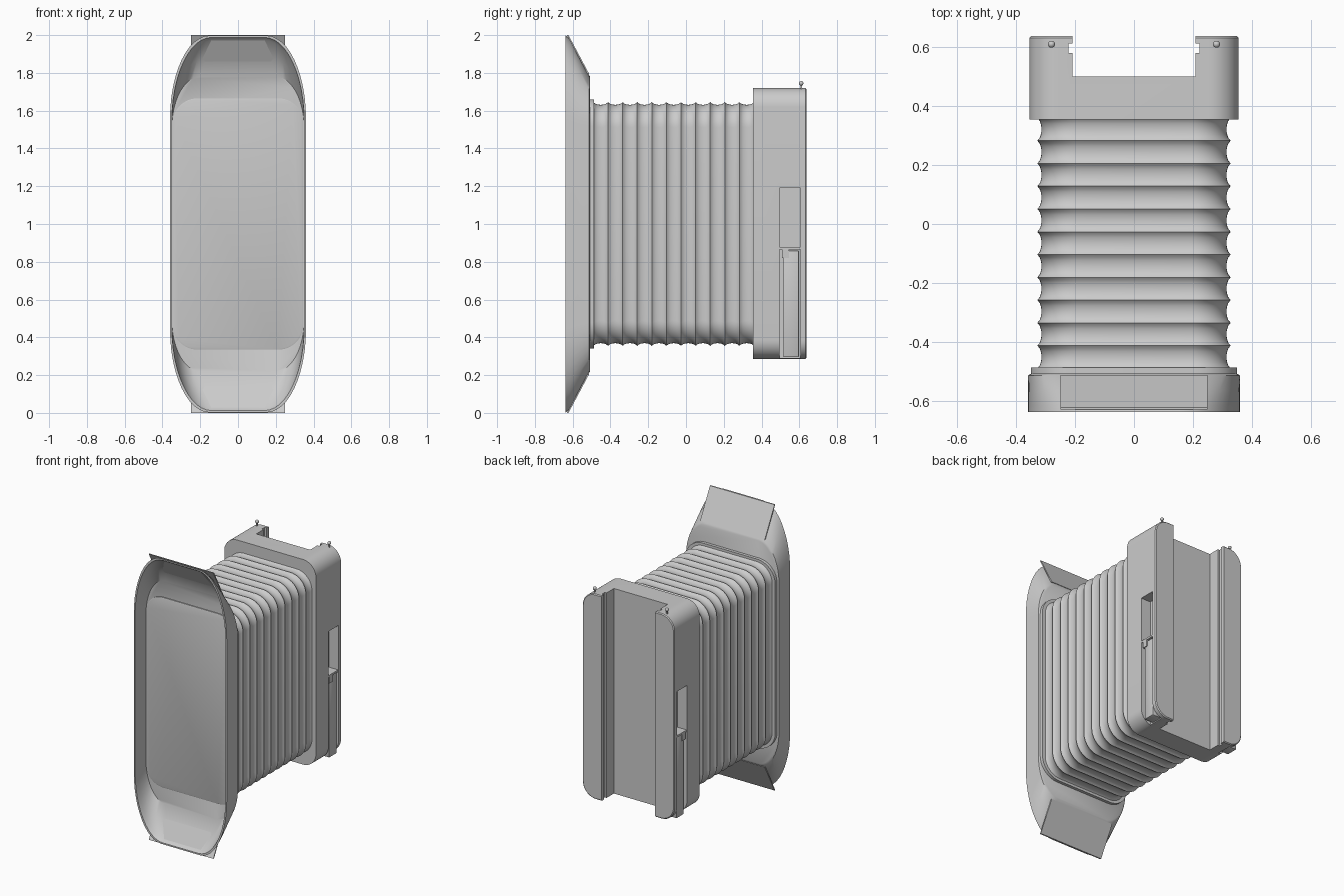
import bpy
import bmesh
from math import sin, cos, pi, radians

cube = bpy.data.objects.get("Cube")
if cube:
    bpy.data.objects.remove(cube, do_unlink=True)

grey = bpy.data.materials.new("plain grey")
grey.use_nodes = True
grey.diffuse_color = (0.6, 0.6, 0.6, 1)
grey.node_tree.nodes["Principled BSDF"].inputs["Base Color"].default_value = (0.6, 0.6, 0.6, 1)

MID_Z = 1.0


def finish(name, bm):
    """Turn a bmesh into a shaded object."""
    bmesh.ops.recalc_face_normals(bm, faces=bm.faces)
    mesh = bpy.data.meshes.new(name)
    bm.to_mesh(mesh)
    bm.free()
    mesh.materials.append(grey)
    obj = bpy.data.objects.new(name, mesh)
    bpy.context.collection.objects.link(obj)
    smooth(obj)
    return obj


def smooth(obj):
    bpy.ops.object.select_all(action='DESELECT')
    obj.select_set(True)
    bpy.context.view_layer.objects.active = obj
    bpy.ops.object.shade_smooth_by_angle(angle=radians(30))


def outline(hx, hz, rx, rz, steps=12):
    """Rectangle with elliptical corners, in the xz plane."""
    points = []
    for q, (sx, sz) in enumerate(((1, 1), (-1, 1), (-1, -1), (1, -1))):
        for i in range(steps + 1):
            a = (q + i / steps) * pi / 2
            points.append((sx * (hx - rx) + rx * cos(a), sz * (hz - rz) + rz * sin(a)))
    return points


def loft(name, rings, mid=MID_Z):
    """Skin (y, hx, hz, rx, rz) sections and cap both ends."""
    bm = bmesh.new()
    loops = [[bm.verts.new((x, y, mid + z)) for x, z in outline(*size)]
             for y, *size in rings]
    for a, b in zip(loops, loops[1:]):
        for i in range(len(a)):
            j = (i + 1) % len(a)
            bm.faces.new((a[i], a[j], b[j], b[i]))
    bm.faces.new(loops[0])
    bm.faces.new(loops[-1])
    return finish(name, bm)


def box(name, xs, ys, zs, bevel=0):
    """Box from its limits along each axis."""
    bm = bmesh.new()
    bmesh.ops.create_cube(bm, size=1)
    for v in bm.verts:
        for k, lim in enumerate((xs, ys, zs)):
            v.co[k] = max(lim) if v.co[k] > 0 else min(lim)
    if bevel:
        bmesh.ops.bevel(bm, geom=bm.edges[:], offset=bevel, segments=2,
                        affect='EDGES', profile=0.5)
    return finish(name, bm)


def cut(obj, cutter):
    """Subtract the cutter and remove it."""
    mod = obj.modifiers.new("cut", 'BOOLEAN')
    mod.operation = 'DIFFERENCE'
    mod.solver = 'EXACT'
    mod.object = cutter
    bpy.ops.object.select_all(action='DESELECT')
    obj.select_set(True)
    bpy.context.view_layer.objects.active = obj
    bpy.ops.object.modifier_apply(modifier=mod.name)
    bpy.data.objects.remove(cutter, do_unlink=True)


# Bellows: scalloped folds between sharp ridges
FOLDS, STEPS = 11, 8
Y0, Y1 = -0.49, 0.36
sections = []
for i in range(FOLDS * STEPS + 1):
    dip = 0.014 * abs(sin(pi * i / STEPS)) ** 0.6
    y = Y0 + (Y1 - Y0) * i / (FOLDS * STEPS)
    sections.append((y, 0.328 - dip, 0.645 - dip, 0.12, 0.12))
loft("bellows", sections)

# Collar joining bellows and hood
loft("front_collar", [(-0.515, 0.35, 0.66, 0.14, 0.14), (-0.487, 0.35, 0.66, 0.14, 0.14)])

# Hood: flared shell outside, rim, then back inside to its floor
T = 0.01
loft("hood", [
    (-0.508, 0.35, 0.78, 0.15, 0.27),
    (-0.514, 0.36, 0.79, 0.15, 0.27),
    (-0.565, 0.36, 0.89, 0.18, 0.36),
    (-0.615, 0.36, 0.982, 0.21, 0.44),
    (-0.638, 0.36, 0.998, 0.21, 0.44),
    (-0.638, 0.36 - T, 0.998 - T, 0.21, 0.44),
    (-0.615, 0.36 - T, 0.982 - T, 0.21, 0.44),
    (-0.565, 0.36 - T, 0.89 - T, 0.18, 0.36),
    (-0.518, 0.36 - T, 0.79 - T, 0.15, 0.27),
])

# Front panel on the hood floor
loft("front_panel", [(-0.515, 0.345, 0.665, 0.13, 0.13), (-0.525, 0.345, 0.665, 0.13, 0.13),
                     (-0.527, 0.34, 0.66, 0.13, 0.13)])

# Flat flaps over the hood's sloping top and bottom
for name, s in (("top_flap", 1), ("bottom_flap", -1)):
    bm = bmesh.new()
    profile = ((-0.513, 0.795), (-0.622, 1.0), (-0.63, 1.0), (-0.521, 0.795))
    quad = [bm.verts.new((-0.25, y, MID_Z + s * z)) for y, z in profile]
    face = bm.faces.new(quad)
    ext = bmesh.ops.extrude_face_region(bm, geom=[face])["geom"]
    bmesh.ops.translate(bm, vec=(0.5, 0, 0),
                        verts=[g for g in ext if isinstance(g, bmesh.types.BMVert)])
    finish(name, bm)

# Rear frame with a vertical channel, rail grooves and side slots
BASE, TOP = 0.285, 1.72
HZ = (TOP - BASE) / 2
frame = loft("rear_frame", [(0.355, 0.355, HZ, 0.1, 0.1), (0.632, 0.355, HZ, 0.1, 0.1),
                            (0.638, 0.349, HZ - 0.006, 0.095, 0.095)],
             (TOP + BASE) / 2)
cut(frame, box("channel_cutter", (-0.208, 0.208), (0.5, 0.8), (0, 2)))
cut(frame, box("groove_cutter", (-0.222, 0.222), (0.58, 0.612), (0, 2)))
for s in (-1, 1):
    cut(frame, box("slot_cutter", (s * 0.28, s * 0.5), (0.495, 0.605), (0.2, 1.19)))
smooth(frame)

# Side covers, shelves, latches and top pins
for side, s in (("left", 1), ("right", -1)):
    box(side + "_slot_cover", (s * 0.275, s * 0.346), (0.515, 0.598), (0.295, 0.86), 0.006)
    box(side + "_slot_shelf", (s * 0.275, s * 0.352), (0.493, 0.605), (0.865, 0.878))
    box(side + "_slot_latch", (s * 0.275, s * 0.352), (0.508, 0.545), (0.82, 0.867))
    bm = bmesh.new()
    bmesh.ops.create_uvsphere(bm, u_segments=16, v_segments=10, radius=0.012)
    bmesh.ops.translate(bm, verts=bm.verts, vec=(s * 0.28, 0.61, 1.745))
    finish(side + "_pin_ball", bm)
    box(side + "_pin_stem", (s * 0.276, s * 0.284), (0.606, 0.614), (1.69, 1.74))
